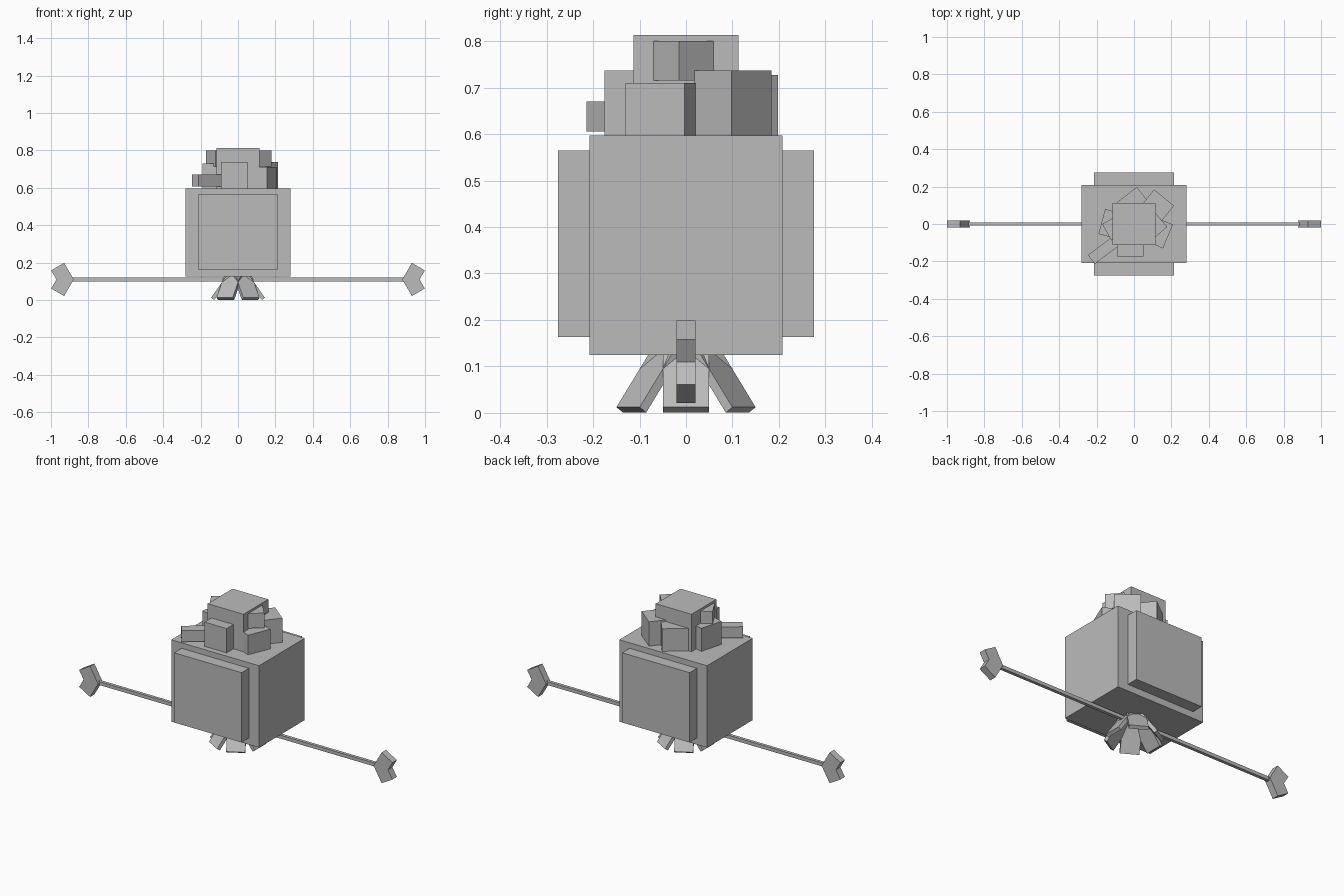
import bpy
import math
from mathutils import Matrix, Vector

old = bpy.data.objects.get("Cube")
if old:
    bpy.data.objects.remove(old, do_unlink=True)

grey = bpy.data.materials.new("plain_grey")
grey.use_nodes = True
colour = (0.5, 0.5, 0.5, 1)
grey.diffuse_color = colour
grey.node_tree.nodes["Principled BSDF"].inputs["Base Color"].default_value = colour


def block(name, centre, size, rotation=Matrix()):
    """Add a box of the given size, turned about its own centre."""
    bpy.ops.mesh.primitive_cube_add(size=1)
    ob = bpy.context.object
    ob.name = name
    ob.data.transform(Matrix.Translation(centre) @ rotation @ Matrix.Diagonal((*size, 1)))
    ob.data.materials.append(grey)
    return ob


def turned_block(name, corner, degrees, length, width, low, high):
    """Add an upright box spreading from one corner of its plan."""
    turn = Matrix.Rotation(math.radians(degrees), 4, "Z")
    centre = Vector((*corner, (low + high) / 2)) + turn @ Vector((length / 2, width / 2, 0))
    block(name, centre, (length, width, high - low), turn)


# Body with a thinner slab showing at front and back
top = 0.597
block("body", (0, 0, 0.361), (0.56, 0.416, 0.472))
block("front_back_panel", (0, 0, 0.364), (0.43, 0.55, 0.402))

# Piled blocks on top
block("top_cap", (0, 0, (top + 0.813) / 2), (0.228, 0.226, 0.813 - top))
turned_block("front_block", (-0.09, -0.175), 0, 0.14, 0.14, top, 0.737)
turned_block("front_stick", (-0.21, -0.214), 37, 0.2, 0.06, 0.606, 0.67)
turned_block("right_block", (-0.19, -0.053), -15, 0.14, 0.138, top, 0.73)
turned_block("right_upper_block", (-0.17, 0), -61, 0.1, 0.1, 0.715, 0.8)
turned_block("back_block", (0.015, 0.198), 218, 0.146, 0.14, top, 0.727)
turned_block("back_left_block", (0.214, 0.098), 141, 0.137, 0.104, top, 0.737)
turned_block("left_block", (0.208, -0.003), 157.5, 0.14, 0.138, top, 0.71)
turned_block("left_upper_block", (0.178, -0.015), 130.7, 0.103, 0.092, 0.715, 0.8)

# Long rod with a pair of angled fins at each end
block("cross_rod", (0, 0, 0.11), (1.78, 0.018, 0.02))
for side, label in ((1, "left"), (-1, "right")):
    for up, level in ((1, "upper"), (-1, "lower")):
        tilt = Matrix.Rotation(math.radians(30 * side * up), 4, "Y")
        block(f"{label}_{level}_fin", (side * 0.938, 0, 0.11 + up * 0.023),
              (0.08, 0.04, 0.105), tilt)

# Six splayed legs in a ring
lean = Matrix.Rotation(math.radians(-35), 4, "Y")
for i in range(6):
    spin = Matrix.Rotation(math.radians(60 * i), 4, "Z")
    block(f"leg_{i + 1}", spin @ Vector((0.09, 0, 0.072)), (0.02, 0.1, 0.16), spin @ lean)
